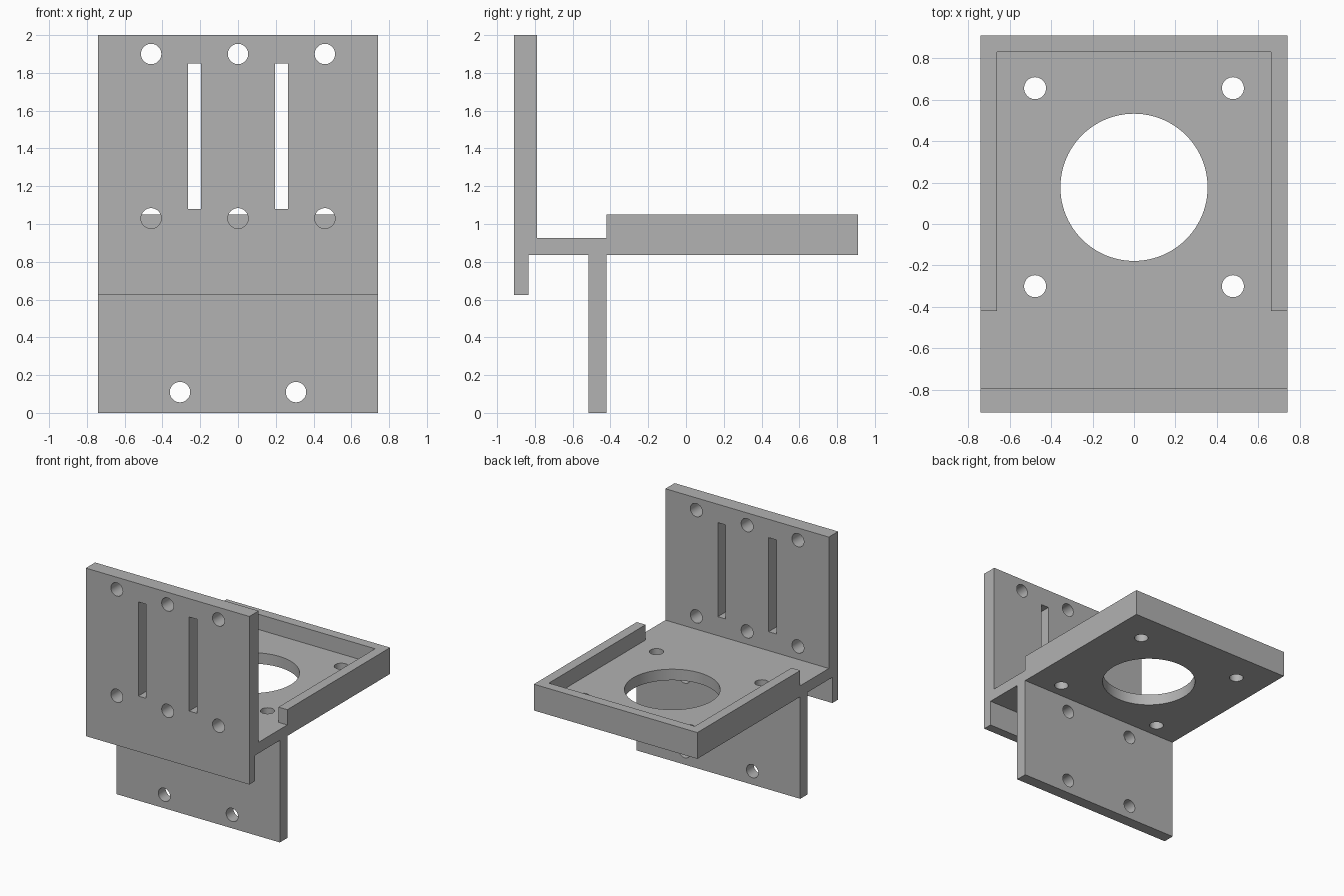
import bpy, bmesh, math
from mathutils import Matrix, Vector

cube = bpy.data.objects.get("Cube")
if cube:
    bpy.data.objects.remove(cube, do_unlink=True)

HALF_WIDTH = 0.74

grey = bpy.data.materials.new("light_grey")
grey.use_nodes = True
colour = (0.445, 0.445, 0.445, 1)
grey.diffuse_color = colour
grey.node_tree.nodes["Principled BSDF"].inputs["Base Color"].default_value = colour


def make_object(name, bm):
    bmesh.ops.recalc_face_normals(bm, faces=bm.faces)
    mesh = bpy.data.meshes.new(name)
    bm.to_mesh(mesh)
    bm.free()
    mesh.materials.append(grey)
    obj = bpy.data.objects.new(name, mesh)
    bpy.context.collection.objects.link(obj)
    return obj


def add_box(bm, low, high):
    low, high = Vector(low), Vector(high)
    size = high - low
    matrix = Matrix.Translation((low + high) / 2) @ Matrix.Diagonal((*size, 1))
    bmesh.ops.create_cube(bm, size=1, matrix=matrix)


def add_cylinder(bm, centre, radius, depth, along_y=False, sides=40):
    matrix = Matrix.Translation(centre)
    if along_y:
        matrix = matrix @ Matrix.Rotation(math.pi / 2, 4, 'X')
    bmesh.ops.create_cone(bm, cap_ends=True, segments=sides, radius1=radius,
                          radius2=radius, depth=depth, matrix=matrix)


def cut(obj, cutter):
    mod = obj.modifiers.new(cutter.name, 'BOOLEAN')
    mod.operation = 'DIFFERENCE'
    mod.solver = 'EXACT'
    mod.object = cutter
    bpy.context.view_layer.objects.active = obj
    bpy.ops.object.modifier_apply(modifier=mod.name)
    bpy.data.objects.remove(cutter, do_unlink=True)


# Side profile (y, z): upright plate with lip, shelf, hanging plate, raised tray
profile = [(-.91, .625), (-.835, .625), (-.835, .835), (-.515, .835),
           (-.515, 0), (-.42, 0), (-.42, .835), (.91, .835), (.91, 1.05),
           (-.42, 1.05), (-.42, .925), (-.79, .925), (-.79, 2), (-.91, 2)]
bm = bmesh.new()
face = bm.faces.new([bm.verts.new((-HALF_WIDTH, y, z)) for y, z in profile])
side = bmesh.ops.extrude_face_region(bm, geom=[face])
bmesh.ops.translate(bm, vec=(2 * HALF_WIDTH, 0, 0),
                    verts=[v for v in side["geom"] if isinstance(v, bmesh.types.BMVert)])
bracket = make_object("mounting_bracket", bm)

# Tray pocket, open toward the upright plate
bm = bmesh.new()
add_box(bm, (-.66, -.6, .925), (.66, .83, 1.2))
cut(bracket, make_object("tray_pocket", bm))

# Holes and slots
bm = bmesh.new()
for z in (1.03, 1.9):
    for x in (-.46, 0, .46):
        add_cylinder(bm, (x, -.85, z), .054, .3, along_y=True)
for s in (-1, 1):
    add_box(bm, (s * .23 - .035, -1, 1.08), (s * .23 + .035, -.7, 1.85))
    for z in (.11, .72):
        add_cylinder(bm, (s * .307, -.467, z), .054, .2, along_y=True)
    for y in (-.3, .655):
        add_cylinder(bm, (s * .477, y, .88), .053, .16)
add_cylinder(bm, (0, .177, .88), .355, .16, sides=96)
cut(bracket, make_object("holes_and_slots", bm))

bpy.ops.object.select_all(action='DESELECT')
bracket.select_set(True)
bpy.context.view_layer.objects.active = bracket
bpy.ops.object.shade_smooth_by_angle(angle=math.radians(30))
